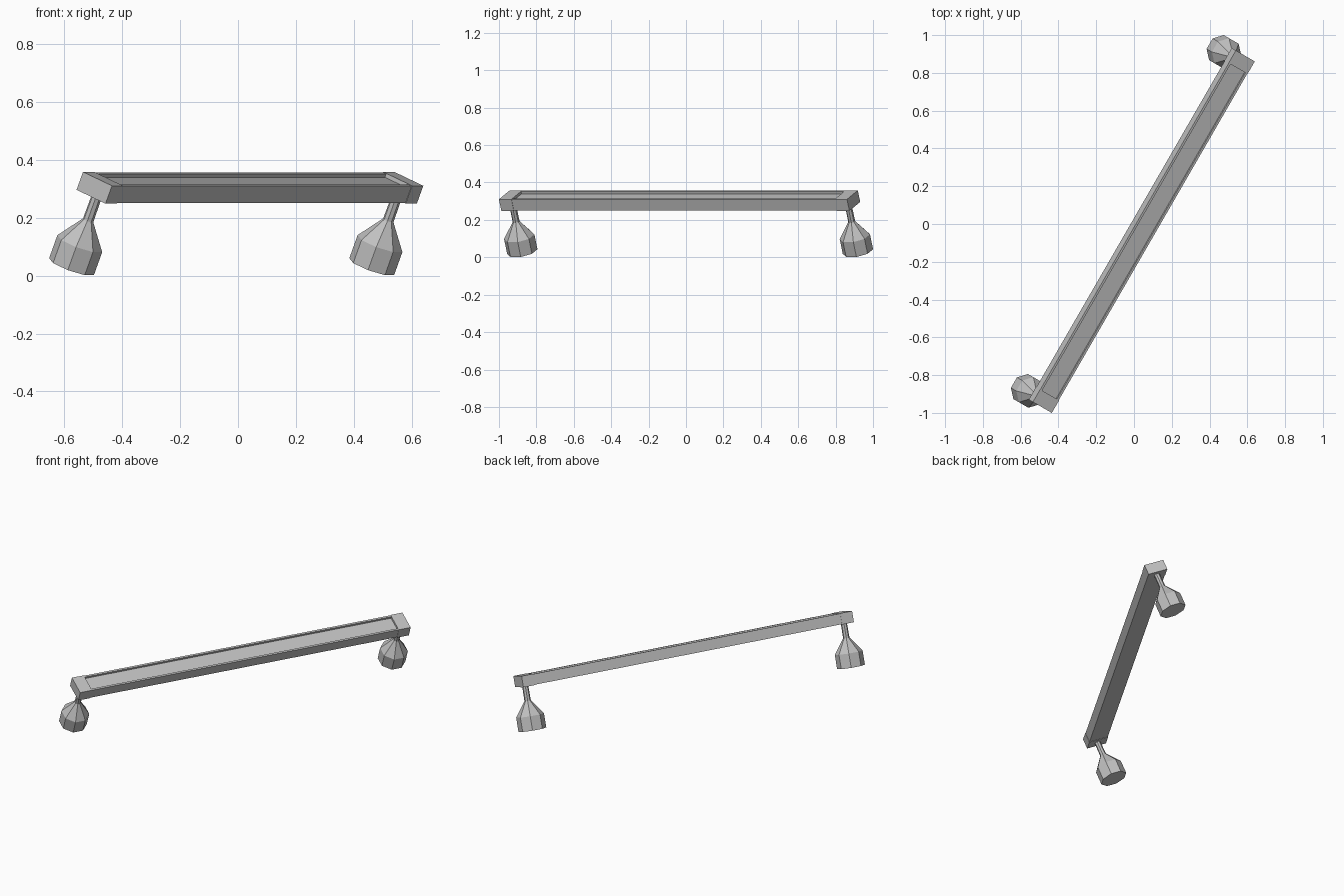
import bpy, bmesh, math
from mathutils import Matrix, Vector

old = bpy.data.objects.get("Cube")
if old:
    bpy.data.objects.remove(old, do_unlink=True)

# One plain grey for every part
grey = bpy.data.materials.new("mid_grey")
grey.use_nodes = True
grey.diffuse_color = (0.53, 0.53, 0.53, 1)
grey.node_tree.nodes["Principled BSDF"].inputs["Base Color"].default_value = (0.53, 0.53, 0.53, 1)

# Local frame: x across the rail, y along it, z along the leg axis
FRAME = (Matrix.Translation((0.03, -0.028, 0.272))
         @ Matrix.Rotation(math.radians(-30), 4, 'Z')
         @ Matrix.Rotation(math.radians(22.5), 4, 'Y'))
HALF = 1.036          # centre to cap centre
CAP_W, CAP_D, CAP_H = 0.125, 0.077, 0.067


def finish(name, bm):
    bmesh.ops.recalc_face_normals(bm, faces=bm.faces)
    mesh = bpy.data.meshes.new(name)
    bm.to_mesh(mesh)
    bm.free()
    mesh.materials.append(grey)
    obj = bpy.data.objects.new(name, mesh)
    obj.matrix_world = FRAME
    bpy.context.collection.objects.link(obj)


def lathe(name, profile, sides, y):
    """Stack of rings along z, closed at both ends."""
    bm = bmesh.new()
    rings = []
    for radius, z in profile:
        angles = [math.tau * (i + 0.5) / sides for i in range(sides)]
        rings.append([bm.verts.new((radius * math.cos(a), y + radius * math.sin(a), z))
                      for a in angles])
    for low, high in zip(rings, rings[1:]):
        for i in range(sides):
            j = (i + 1) % sides
            bm.faces.new((low[i], low[j], high[j], high[i]))
    bm.faces.new(rings[0])
    bm.faces.new(rings[-1])
    finish(name, bm)


# Rail: channel section with a thin raised lip on each long edge
half_w, low, top, lip, depth = 0.061, 0.002, 0.0655, 0.012, 0.013
right_half = [(half_w, low), (half_w, top), (half_w - lip, top), (half_w - lip, top - depth)]
section = right_half + [(-x, z) for x, z in reversed(right_half)]
bm = bmesh.new()
start = bm.faces.new([bm.verts.new((x, -HALF, z)) for x, z in section])
grown = bmesh.ops.extrude_face_region(bm, geom=[start], use_keep_orig=True)
bmesh.ops.translate(bm, vec=Vector((0, 2 * HALF, 0)),
                    verts=[v for v in grown["geom"] if isinstance(v, bmesh.types.BMVert)])
finish("rail", bm)

# End caps, each carried by a flared leg
leg_profile = [(0.083, -0.261), (0.083, -0.175), (0.019, -0.088), (0.018, 0.01)]
for side, y in (("front", -HALF), ("back", HALF)):
    bm = bmesh.new()
    place = Matrix.Translation((0, y, CAP_H / 2)) @ Matrix.Diagonal((CAP_W, CAP_D, CAP_H, 1))
    bmesh.ops.create_cube(bm, size=1, matrix=place)
    finish(side + "_end_cap", bm)
    lathe(side + "_leg", leg_profile, 8, y)
